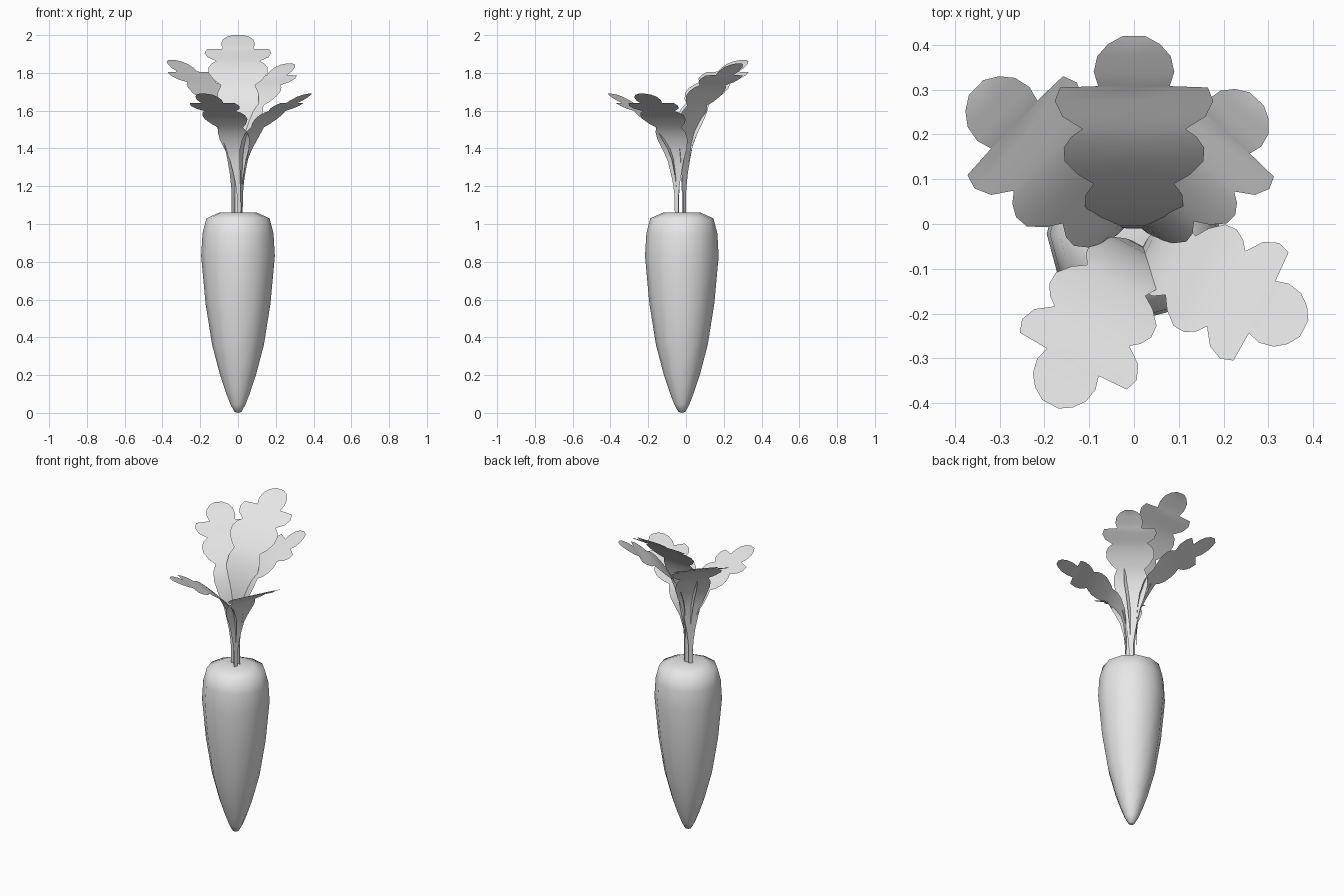
import bpy, bmesh, math
from mathutils import Vector

cube = bpy.data.objects.get("Cube")
if cube:
    bpy.data.objects.remove(cube, do_unlink=True)

grey = bpy.data.materials.new("pale_grey")
grey.use_nodes = True
grey.diffuse_color = (0.8, 0.8, 0.8, 1)
grey.node_tree.nodes["Principled BSDF"].inputs["Base Color"].default_value = (0.8, 0.8, 0.8, 1)


def finish(name, bm, angle):
    """Turn a bmesh into a shaded, coloured object."""
    mesh = bpy.data.meshes.new(name)
    bm.to_mesh(mesh)
    bm.free()
    mesh.materials.append(grey)
    obj = bpy.data.objects.new(name, mesh)
    bpy.context.collection.objects.link(obj)
    bpy.ops.object.select_all(action="DESELECT")
    obj.select_set(True)
    bpy.context.view_layer.objects.active = obj
    bpy.ops.object.shade_smooth_by_angle(angle=math.radians(angle))
    return obj


# Root: a tapered twelve-sided lathe (radius, height)
ROOT_PROFILE = [(0.018, 0.005), (0.04, 0.045), (0.065, 0.11), (0.095, 0.2),
                (0.137, 0.36), (0.172, 0.58), (0.195, 0.83), (0.188, 0.95),
                (0.167, 1.03), (0.1, 1.06)]
SIDES = 12
ROOT_Y = -0.022


def build_root():
    bm = bmesh.new()
    rings = []
    for radius, z in ROOT_PROFILE:
        ring = []
        for i in range(SIDES):
            a = math.tau * i / SIDES
            ring.append(bm.verts.new((radius * math.cos(a), ROOT_Y + radius * math.sin(a), z)))
        rings.append(ring)
    for low, high in zip(rings, rings[1:]):
        for i in range(SIDES):
            j = (i + 1) % SIDES
            bm.faces.new((low[i], low[j], high[j], high[i]))
    bm.faces.new(rings[-1])
    tip = bm.verts.new((0, ROOT_Y, 0))
    for i in range(SIDES):
        bm.faces.new((tip, rings[0][(i + 1) % SIDES], rings[0][i]))
    finish("root", bm, 60)


# Leaf rows from stem to tip: (outward reach, height, half width)
LEAF_ROWS = [(0, -0.04, 0.012), (0, 0.15, 0.016), (0.002, 0.25, 0.028),
             (0.006, 0.33, 0.042), (0.012, 0.42, 0.06), (0.025, 0.5, 0.088),
             (0.05, 0.58, 0.11), (0.075, 0.635, 0.108), (0.1, 0.675, 0.09),
             (0.12, 0.7, 0.125), (0.15, 0.737, 0.155), (0.18, 0.768, 0.157),
             (0.205, 0.79, 0.14), (0.222, 0.803, 0.115), (0.25, 0.822, 0.16),
             (0.285, 0.845, 0.177), (0.315, 0.865, 0.165), (0.318, 0.868, 0.08),
             (0.35, 0.89, 0.09), (0.385, 0.915, 0.082), (0.412, 0.932, 0.058),
             (0.43, 0.94, 0.025)]
ROOT_TOP = 1.06


def build_leaf(name, azimuth, base, reach, height, width):
    """A thin lobed blade, bent outward along its length."""
    a = math.radians(azimuth)
    out = Vector((math.cos(a), math.sin(a), 0))
    side = Vector((math.sin(a), -math.cos(a), 0))
    origin = Vector((base[0], base[1], ROOT_TOP))
    bm = bmesh.new()
    rows = []
    for r, h, w in LEAF_ROWS:
        mid = origin + out * r * reach + Vector((0, 0, h * height))
        rows.append([bm.verts.new(mid + side * w * width * k) for k in (-1, 0, 1)])
    for low, high in zip(rows, rows[1:]):
        for k in range(2):
            bm.faces.new((low[k], low[k + 1], high[k + 1], high[k]))
    finish(name, bm, 60)


build_root()
# name, azimuth, base, reach scale, height scale, width scale
for leaf in [("back_leaf", 90, (0, -0.01), 1.0, 1.0, 1.0),
             ("back_right_leaf", 136, (-0.025, -0.012), 1.06, 0.86, 0.93),
             ("back_left_leaf", 48, (0.015, -0.008), 0.9, 0.84, 0.88),
             ("front_left_leaf", -27, (0.02, -0.05), 0.94, 0.67, 0.82),
             ("front_right_leaf", -118, (0.005, -0.042), 0.95, 0.67, 0.82)]:
    build_leaf(*leaf)
